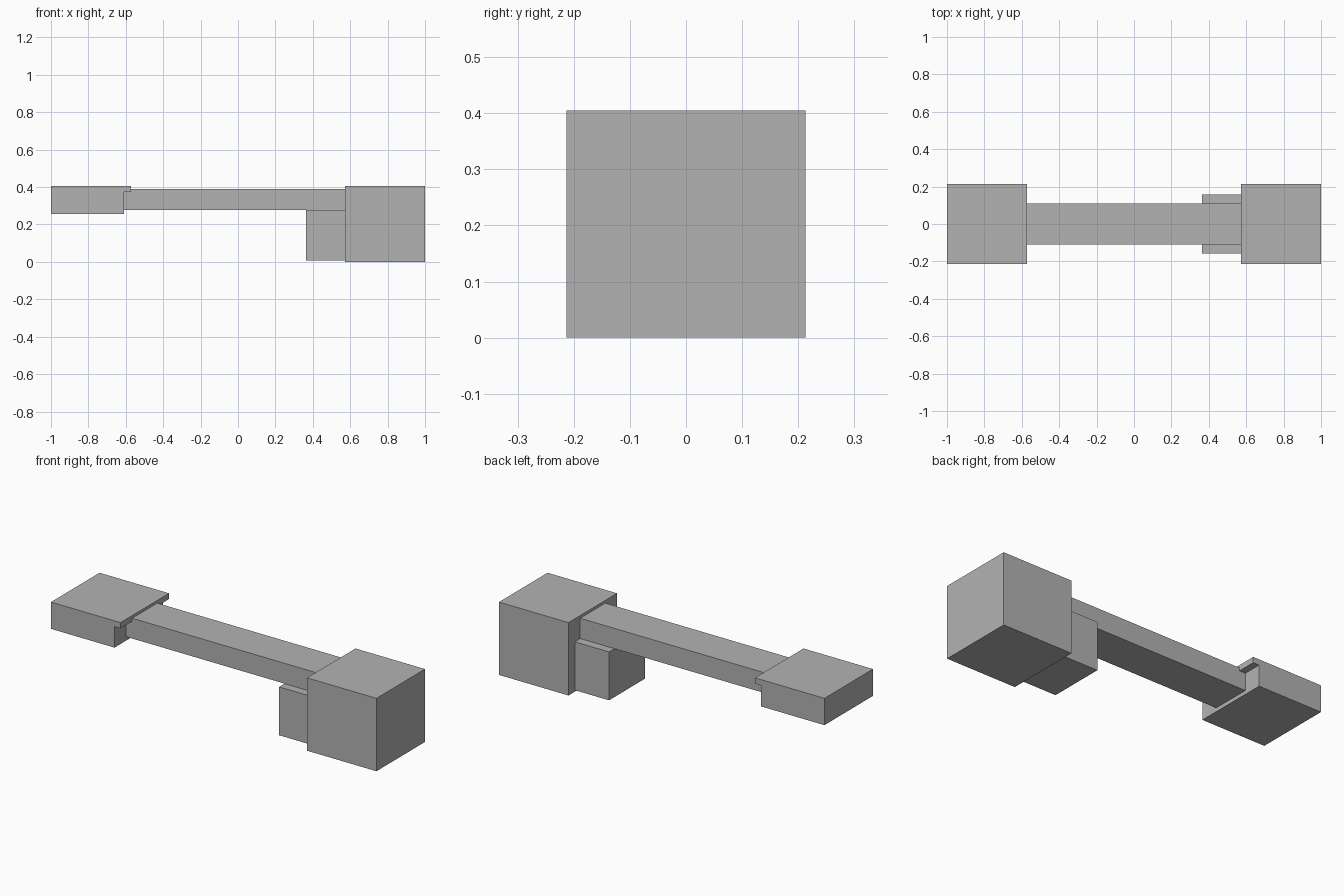
import bpy
import bmesh

cube = bpy.data.objects.get("Cube")
if cube:
    bpy.data.objects.remove(cube, do_unlink=True)

grey = bpy.data.materials.new("plain_grey")
grey.use_nodes = True
colour = (0.45, 0.45, 0.45, 1)
grey.diffuse_color = colour
grey.node_tree.nodes["Principled BSDF"].inputs["Base Color"].default_value = colour


def extrude_profile(name, profile, half_depth):
    """Extrude an x-z outline symmetrically along y."""
    bm = bmesh.new()
    face = bm.faces.new([bm.verts.new((x, -half_depth, z)) for x, z in profile])
    result = bmesh.ops.extrude_face_region(bm, geom=[face])
    moved = [v for v in result["geom"] if isinstance(v, bmesh.types.BMVert)]
    bmesh.ops.translate(bm, verts=moved, vec=(0, 2 * half_depth, 0))
    bmesh.ops.recalc_face_normals(bm, faces=bm.faces)
    mesh = bpy.data.meshes.new(name)
    bm.to_mesh(mesh)
    bm.free()
    mesh.materials.append(grey)
    obj = bpy.data.objects.new(name, mesh)
    bpy.context.collection.objects.link(obj)
    return obj


def box(name, x0, x1, z0, z1, half_depth):
    return extrude_profile(name, [(x0, z0), (x1, z0), (x1, z1), (x0, z1)], half_depth)


TOP = 0.405
INNER = 0.573     # inner edge of both end blocks
WIDE = 0.213
BEAM_BOTTOM = 0.277

# Tall block and the step tucked against it
box("tall_end_block", INNER, 1, 0, TOP, WIDE)
box("support_step", 0.363, INNER, 0.008, BEAM_BOTTOM, 0.157)

# Bridge between the two ends
box("bridge_beam", -0.61, INNER, BEAM_BOTTOM, 0.39, 0.11)

# Shallow block with a thin lip overhanging the beam
extrude_profile("lipped_end_block", [
    (-1, 0.256), (-0.61, 0.256), (-0.61, 0.373),
    (-INNER, 0.373), (-INNER, TOP), (-1, TOP)], WIDE)
